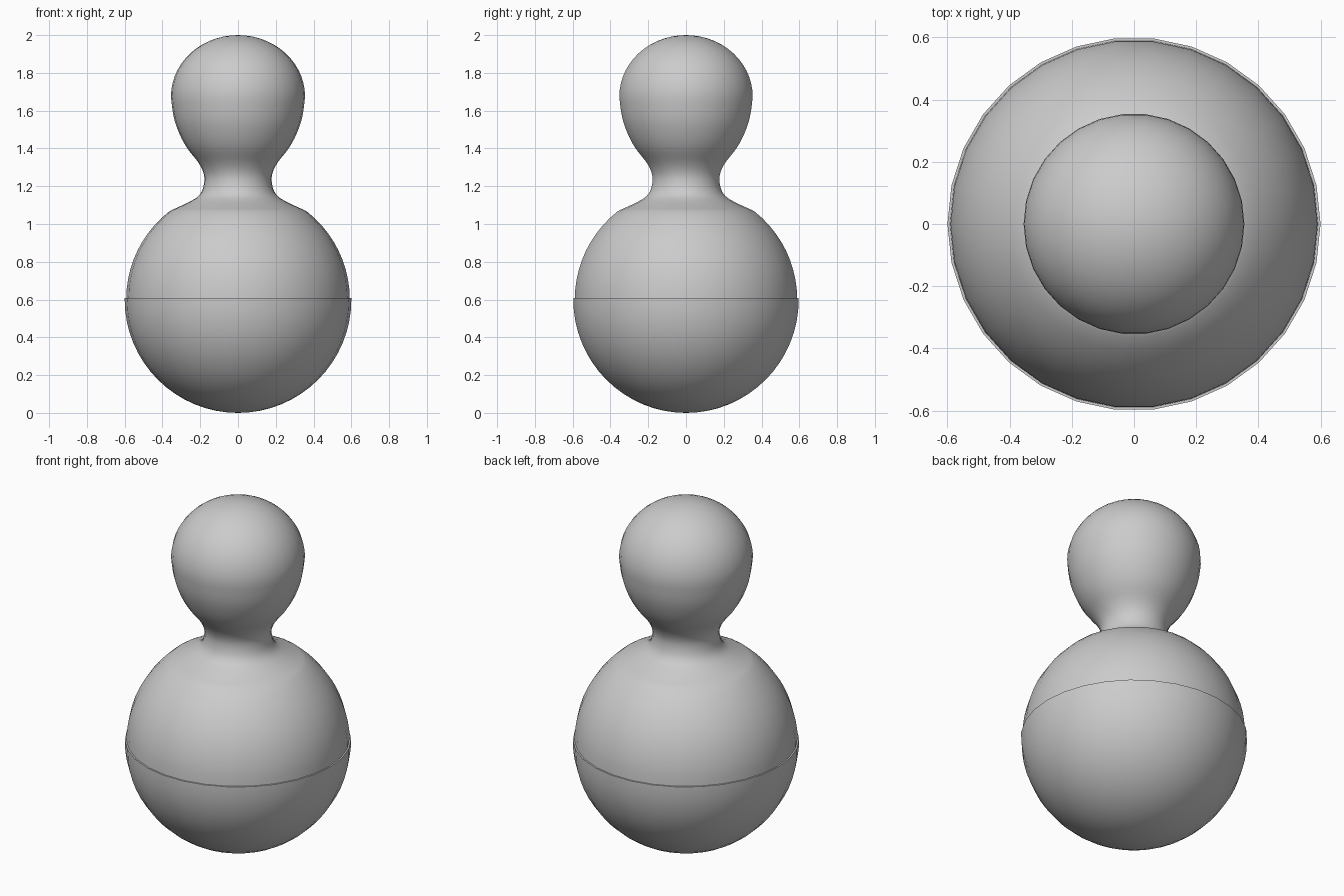
import bpy
import bmesh
from math import sin, cos, pi, radians
from mathutils import Vector

default_cube = bpy.data.objects.get("Cube")
if default_cube:
    bpy.data.objects.remove(default_cube, do_unlink=True)

SIDES = 30
BASE_R, BODY_R, MID_Z = 0.6, 0.592, 0.6
HEAD_R, HEAD_Z = 0.355, 1.675

grey = bpy.data.materials.new("plain_grey")
grey.use_nodes = True
grey.diffuse_color = (0.6, 0.6, 0.6, 1)
grey.node_tree.nodes["Principled BSDF"].inputs["Base Color"].default_value = (0.6, 0.6, 0.6, 1)


def arc(rx, rz, centre, start, end, steps):
    """Profile points (radius, height) on an ellipse, angles in degrees from the equator."""
    angles = [radians(start + (end - start) * i / steps) for i in range(steps + 1)]
    return [(max(0.0, rx * cos(a)), centre + rz * sin(a)) for a in angles]


def smooth_path(points, steps):
    """Smooth curve through the inner points; the two end points only set direction."""
    pts = [Vector(p) for p in points]
    path = []
    for a, b, c, d in zip(pts, pts[1:], pts[2:], pts[3:]):
        for i in range(steps):
            t = i / steps
            path.append(tuple(0.5 * (2 * b + (c - a) * t + (2 * a - 5 * b + 4 * c - d) * t ** 2
                                     + (3 * b - a - 3 * c + d) * t ** 3)))
    return path + [tuple(pts[-2])]


def lathe(name, profile):
    """Spin a profile around the z axis."""
    bm = bmesh.new()
    verts = [bm.verts.new((r, 0, z)) for r, z in profile]
    edges = [bm.edges.new(pair) for pair in zip(verts, verts[1:])]
    bmesh.ops.spin(bm, geom=verts + edges, cent=(0, 0, 0), axis=(0, 0, 1),
                   angle=2 * pi, steps=SIDES, use_duplicate=False)
    bmesh.ops.remove_doubles(bm, verts=bm.verts, dist=0.0002)
    bmesh.ops.recalc_face_normals(bm, faces=bm.faces)
    mesh = bpy.data.meshes.new(name)
    bm.to_mesh(mesh)
    bm.free()
    mesh.materials.append(grey)
    obj = bpy.data.objects.new(name, mesh)
    bpy.context.collection.objects.link(obj)
    bpy.ops.object.select_all(action="DESELECT")
    obj.select_set(True)
    bpy.context.view_layer.objects.active = obj
    bpy.ops.object.shade_smooth_by_angle(angle=radians(35))
    return obj


# Rounded base: half ball with a thin stepped rim
bowl = arc(BASE_R, BASE_R, MID_Z, -90, 0, 16)
lathe("rounded_base", bowl + [(BASE_R, 0.607), (0, 0.607)])

# Upper body, narrow neck and head in one flowing surface
shoulder = arc(BODY_R, BODY_R, MID_Z, 0, 52, 10)
neck = [(0.31, 1.092), (0.25, 1.121), (0.21, 1.148), (0.187, 1.184), (0.178, 1.235),
        (0.186, 1.28), (0.213, 1.33), (0.268, 1.4), (0.309, 1.475), (0.34, 1.565)]
crown = arc(HEAD_R, 2 - HEAD_Z, HEAD_Z, 0, 90, 14)
flow = smooth_path([shoulder[-2], shoulder[-1]] + neck + crown[:2], 3)
lathe("body_and_head", shoulder[:-1] + flow + crown[1:])
